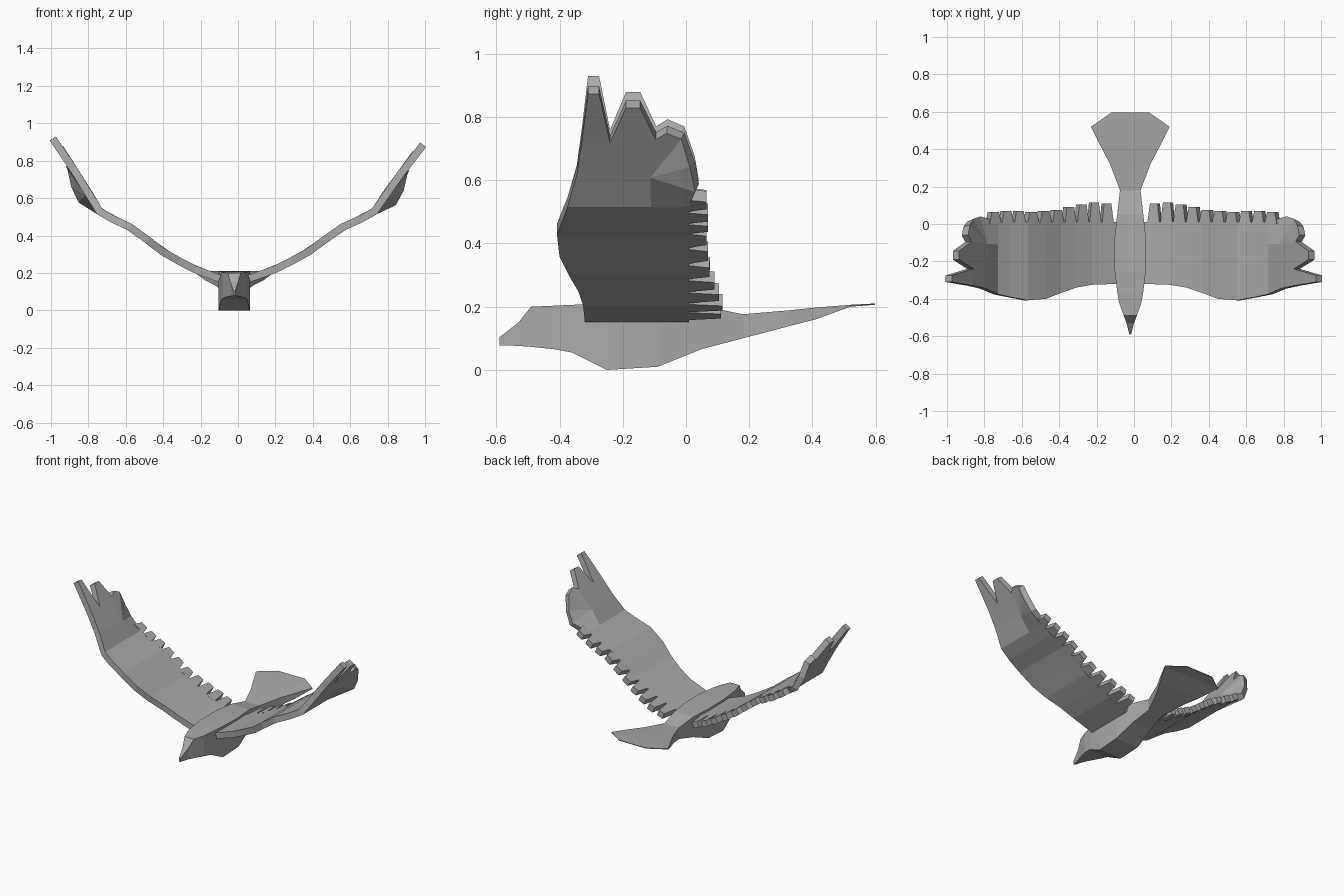
import bpy
import bmesh

if "Cube" in bpy.data.objects:
    bpy.data.objects.remove(bpy.data.objects["Cube"], do_unlink=True)

grey = bpy.data.materials.new("plain grey")
grey.use_nodes = True
COLOUR = (0.4, 0.4, 0.4, 1)
grey.diffuse_color = COLOUR
grey.node_tree.nodes["Principled BSDF"].inputs["Base Color"].default_value = COLOUR


def finish(bm, name):
    bmesh.ops.recalc_face_normals(bm, faces=bm.faces)
    mesh = bpy.data.meshes.new(name)
    bm.to_mesh(mesh)
    bm.free()
    mesh.materials.append(grey)
    obj = bpy.data.objects.new(name, mesh)
    bpy.context.collection.objects.link(obj)
    return obj


# Body, head and fan tail: box sections of (y, half width, bottom, top)
CENTRE = -0.02
SECTIONS = [
    (-0.59, 0.005, 0.078, 0.103), (-0.53, 0.02, 0.076, 0.15),
    (-0.49, 0.035, 0.073, 0.2), (-0.42, 0.06, 0.066, 0.203),
    (-0.36, 0.07, 0.055, 0.206), (-0.25, 0.083, 0, 0.208),
    (-0.09, 0.085, 0.01, 0.207), (0.05, 0.07, 0.066, 0.203),
    (0.18, 0.055, 0.1, 0.176), (0.32, 0.108, 0.137, 0.188),
    (0.41, 0.155, 0.16, 0.197), (0.52, 0.21, 0.2, 0.206),
    (0.597, 0.1, 0.206, 0.21),
]


def make_body():
    bm = bmesh.new()
    rings = []
    for y, w, low, high in SECTIONS:
        corners = [(-w, low), (w, low), (w, high), (-w, high)]
        rings.append([bm.verts.new((CENTRE + x, y, z)) for x, z in corners])
    for a, b in zip(rings, rings[1:]):
        for i in range(4):
            j = (i + 1) % 4
            bm.faces.new((a[i], a[j], b[j], b[i]))
    bm.faces.new(rings[0])
    bm.faces.new(rings[-1])
    return finish(bm, "body_and_tail")


# Inner wing stations: (x, z, leading edge y)
SPAN = [
    (0.06, 0.17, -0.32), (0.2, 0.22, -0.325), (0.29, 0.265, -0.34),
    (0.38, 0.315, -0.37), (0.46, 0.375, -0.4), (0.56, 0.445, -0.408),
    (0.66, 0.49, -0.39), (0.73, 0.53, -0.375),
]
MID_Y, TRAIL_Y = -0.11, 0.01

# Outer wing points with the finger feathers
TIP = {
    "lead": (0.8, -0.345, 0.63), "mid": (0.79, MID_Y, 0.62), "trail": (0.83, 0.035, 0.575),
    "shoulder": (0.87, -0.33, 0.73), "notch_a": (0.87, -0.24, 0.73),
    "first_a": (0.99, -0.31, 0.885), "first_b": (0.99, -0.275, 0.885),
    "second_a": (0.95, -0.19, 0.84), "second_b": (0.95, -0.145, 0.84),
    "notch_b": (0.88, -0.095, 0.74), "third_a": (0.9, -0.06, 0.76),
    "third_b": (0.89, -0.01, 0.74), "back": (0.87, 0.02, 0.65),
}
TIP_FACES = [
    "lead mid notch_b notch_a shoulder", "shoulder notch_a first_b first_a",
    "notch_a notch_b second_b second_a", "mid trail back",
    "mid back third_b", "mid third_b third_a notch_b",
]
FEATHER_LENGTHS = [0.11, 0.115, 0.105, 0.09, 0.075, 0.07, 0.065, 0.07, 0.07, 0.065]


def height(x):
    for (xa, za, _), (xb, zb, _) in zip(SPAN, SPAN[1:]):
        if x <= xb:
            break
    return za + (zb - za) * (x - xa) / (xb - xa)


def make_wing(name, right):
    bm = bmesh.new()

    def vert(x, y, z):
        if right:
            z += 0.13 * max(0, x - 0.73)
            x = -(x + 0.04 * (1 - x))
        return bm.verts.new((x, y, z))

    # Inner panel
    rows = [[vert(x, y, z) for y in (lead, MID_Y, TRAIL_Y)] for x, z, lead in SPAN]
    points = {key: vert(*co) for key, co in TIP.items()}
    rows.append([points[k] for k in ("lead", "mid", "trail")])
    for a, b in zip(rows, rows[1:]):
        for i in range(2):
            bm.faces.new((a[i], a[i + 1], b[i + 1], b[i]))
    # Outer panel and fingers
    for face in TIP_FACES:
        bm.faces.new([points[k] for k in face.split()])
    # Row of trailing feathers
    for i, length in enumerate(FEATHER_LENGTHS):
        x = 0.11 + 0.07 * i
        outline = [(x - 0.033, 0), (x + 0.033, 0), (x + 0.022, length), (x - 0.018, length)]
        bm.faces.new([vert(px, py, height(px)) for px, py in outline])
    wing = finish(bm, name)
    shell = wing.modifiers.new("thickness", "SOLIDIFY")
    shell.thickness = 0.04
    shell.offset = 0


make_body()
make_wing("left_wing", False)
make_wing("right_wing", True)
